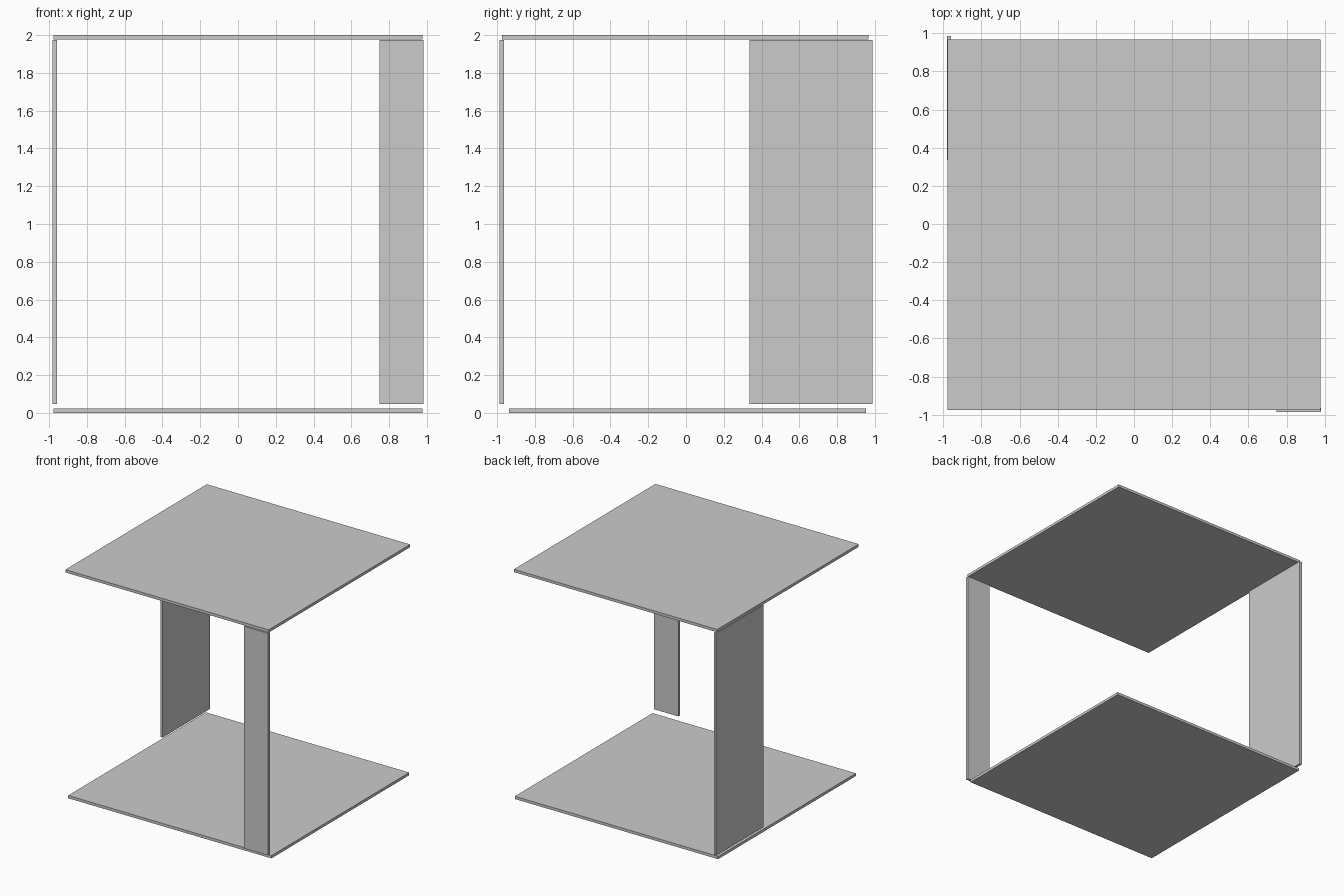
import bpy

if "Cube" in bpy.data.objects:
    bpy.data.objects.remove(bpy.data.objects["Cube"])


def panel(name, x, y, z):
    """Flat board spanning the given (min, max) ranges."""
    bpy.ops.mesh.primitive_cube_add(
        size=1, location=[(a + b) / 2 for a, b in (x, y, z)])
    ob = bpy.context.object
    ob.name = name
    ob.scale = [b - a for a, b in (x, y, z)]
    bpy.ops.object.transform_apply(location=False, rotation=False, scale=True)
    return ob


WIDTH = (-0.977, 0.977)
HEIGHT = (0.046, 1.975)

# Horizontal boards
panel("top_board", WIDTH, (-0.975, 0.967), (1.976, 2.0))
panel("base_board", WIDTH, (-0.936, 0.954), (0.0, 0.024))

# Upright boards at opposite corners
panel("front_upright", (0.748, 0.981), (-0.987, -0.964), HEIGHT)
panel("side_upright", (-0.981, -0.959), (0.335, 0.987), HEIGHT)
